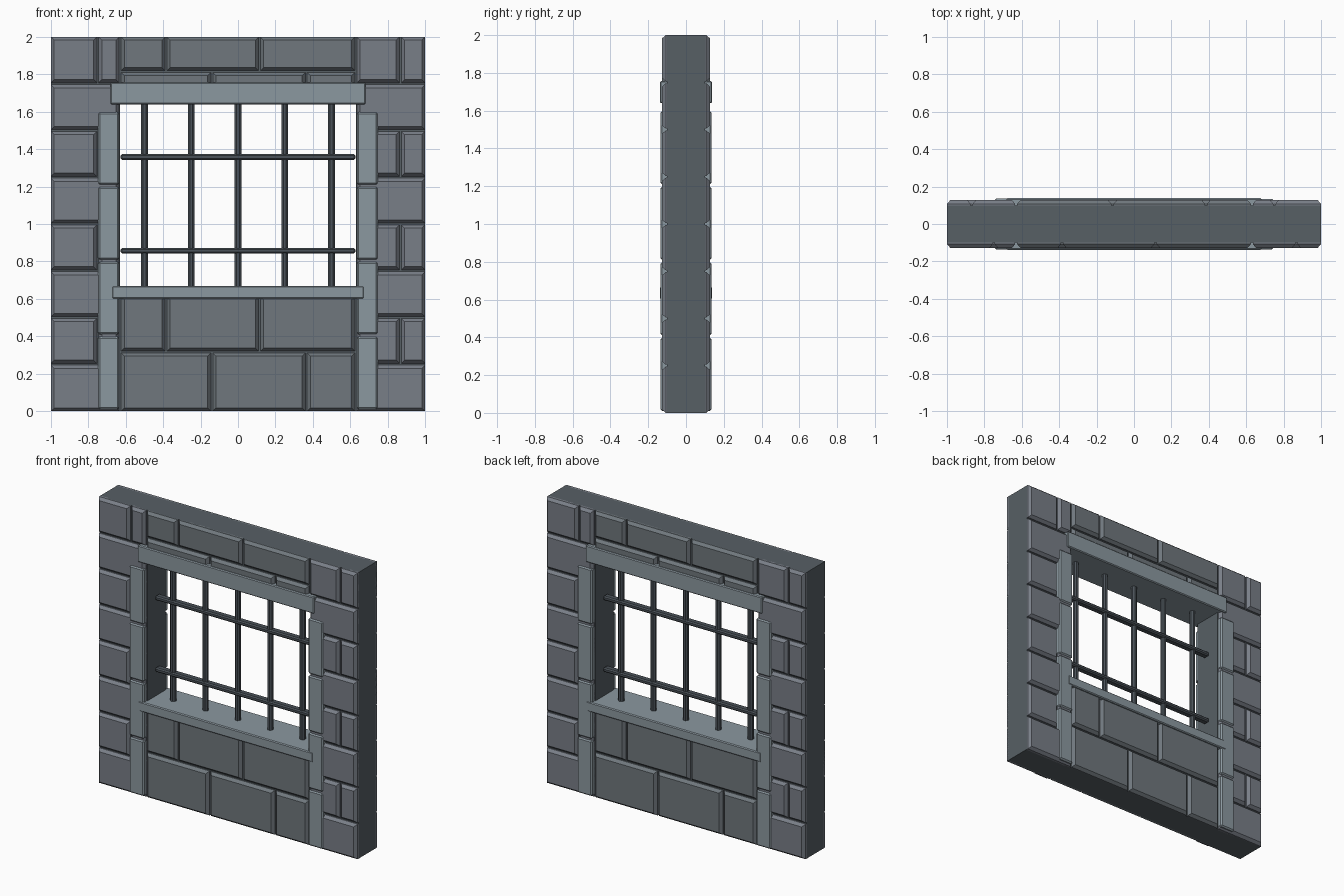
import bpy, bmesh, math
from mathutils import Matrix, Vector

if "Cube" in bpy.data.objects:
    bpy.data.objects.remove(bpy.data.objects["Cube"])


def material(name, rgb):
    m = bpy.data.materials.new(name)
    m.diffuse_color = (*rgb, 1)
    m.use_nodes = True
    m.node_tree.nodes["Principled BSDF"].inputs["Base Color"].default_value = m.diffuse_color
    return m


CORE = material("mortar_grey", (0.095, 0.115, 0.13))
SIDE = material("stone_blue_grey", (0.19, 0.21, 0.245))
MID = material("stone_grey", (0.16, 0.185, 0.205))
TRIM = material("trim_stone", (0.26, 0.315, 0.35))
IRON = material("iron", (0.07, 0.085, 0.1))


def finish(name, bm, mat):
    bmesh.ops.recalc_face_normals(bm, faces=bm.faces[:])
    me = bpy.data.meshes.new(name)
    bm.to_mesh(me)
    bm.free()
    ob = bpy.data.objects.new(name, me)
    bpy.context.collection.objects.link(ob)
    me.materials.append(mat)
    return ob


def box(bm, lo, hi):
    lo, hi = Vector(lo), Vector(hi)
    m = Matrix.Translation((lo + hi) / 2) @ Matrix.Diagonal((*(hi - lo), 1))
    return bmesh.ops.create_cube(bm, size=1, matrix=m)["verts"]


def block(bm, x0, x1, z0, z1, inset=0.017):
    """Stone facing with sloped edges, on the front; repeated on the back."""
    g = 0.005
    a0, a1 = (x0 + g if x0 > -1 else x0), (x1 - g if x1 < 1 else x1)
    b0, b1 = (z0 + g if z0 > 0 else z0), (z1 - g if z1 < 2 else z1)
    for v in box(bm, (a0, -0.107, b0), (a1, -0.09, b1)):
        pass
    verts = box(bm, (a0, -0.127, b0), (a1, -0.107, b1))
    cx, cz = (a0 + a1) / 2, (b0 + b1) / 2
    for v in verts:
        if v.co.y < -0.12:
            v.co.x -= math.copysign(inset, v.co.x - cx)
            v.co.z -= math.copysign(inset, v.co.z - cz)


def both_faces(bm):
    # back face is the front turned half way round
    dup = bmesh.ops.duplicate(bm, geom=bm.verts[:] + bm.edges[:] + bm.faces[:])
    vs = [e for e in dup["geom"] if isinstance(e, bmesh.types.BMVert)]
    bmesh.ops.rotate(bm, verts=vs, cent=(0, 0, 0), matrix=Matrix.Rotation(math.pi, 3, 'Z'))


def bevel(ob, width):
    mod = ob.modifiers.new("edge", 'BEVEL')
    mod.width = width
    mod.segments = 1
    return ob


# wall core with window opening
W, Z0, Z1, D = 0.63, 0.64, 1.67, 0.1
bm = bmesh.new()
outer = [bm.verts.new((x, -D, z)) for x, z in ((-1, 0), (1, 0), (1, 2), (-1, 2))]
inner = [bm.verts.new((x, -D, z)) for x, z in ((-W, Z0), (W, Z0), (W, Z1), (-W, Z1))]
for i in range(4):
    j = (i + 1) % 4
    bm.faces.new((outer[i], outer[j], inner[j], inner[i]))
ext = bmesh.ops.extrude_face_region(bm, geom=bm.faces[:], use_keep_orig=True)
for v in ext["geom"]:
    if isinstance(v, bmesh.types.BMVert):
        v.co.y = D
finish("wall_core", bm, CORE)

# side stones: whole courses alternate with split courses
bm = bmesh.new()
for row in range(8):
    z = row * 0.25
    splits = ([-1, -0.75, -W], [W, 0.868, 1]) if row % 2 else ([-1, -W], [W, 1])
    for xs in splits:
        for a, b in zip(xs, xs[1:]):
            block(bm, a, b, z, z + 0.25)
both_faces(bm)
finish("side_stones", bm, SIDE)

# centre stones below and above the opening
bm = bmesh.new()
for z0, z1, cuts in ((0, 0.315, (-0.14, 0.365)), (0.315, 0.62, (-0.385, 0.115)),
                     (1.67, 1.815, (-0.14, 0.365)), (1.815, 2, (-0.385, 0.115))):
    xs = (-W, *cuts, W)
    for a, b in zip(xs, xs[1:]):
        block(bm, a, b, z0, z1)
both_faces(bm)
finish("centre_stones", bm, MID)

# jamb stones on both sides and both faces
bm = bmesh.new()
for s in (-1, 1):
    for i in range(4):
        z = 0.01 + 0.4 * i
        xa, xb = sorted((s * 0.635, s * 0.748))
        box(bm, (xa, -0.135, z), (xb, -0.09, z + 0.388))
both_faces(bm)
bevel(finish("jamb_stones", bm, TRIM), 0.009)

# sill and lintel run through the wall
for name, x, z0, z1 in (("sill", 0.675, 0.6, 0.668), ("lintel", 0.682, 1.64, 1.757)):
    bm = bmesh.new()
    box(bm, (-x, -0.138, z0), (x, 0.138, z1))
    bevel(finish(name, bm, TRIM), 0.006)

# upright bars
bm = bmesh.new()
for i in range(-2, 3):
    bmesh.ops.create_cone(bm, cap_ends=True, segments=8, radius1=0.02, radius2=0.02, depth=1.01,
                          matrix=Matrix.Translation((i * 0.25, 0, 1.155)) @ Matrix.Rotation(math.pi / 8, 4, 'Z'))
finish("upright_bars", bm, IRON)

# flat cross bars
bm = bmesh.new()
for z in (0.857, 1.358):
    box(bm, (-0.627, -0.024, z - 0.015), (0.627, 0.024, z + 0.015))
bevel(finish("cross_bars", bm, IRON), 0.008)
